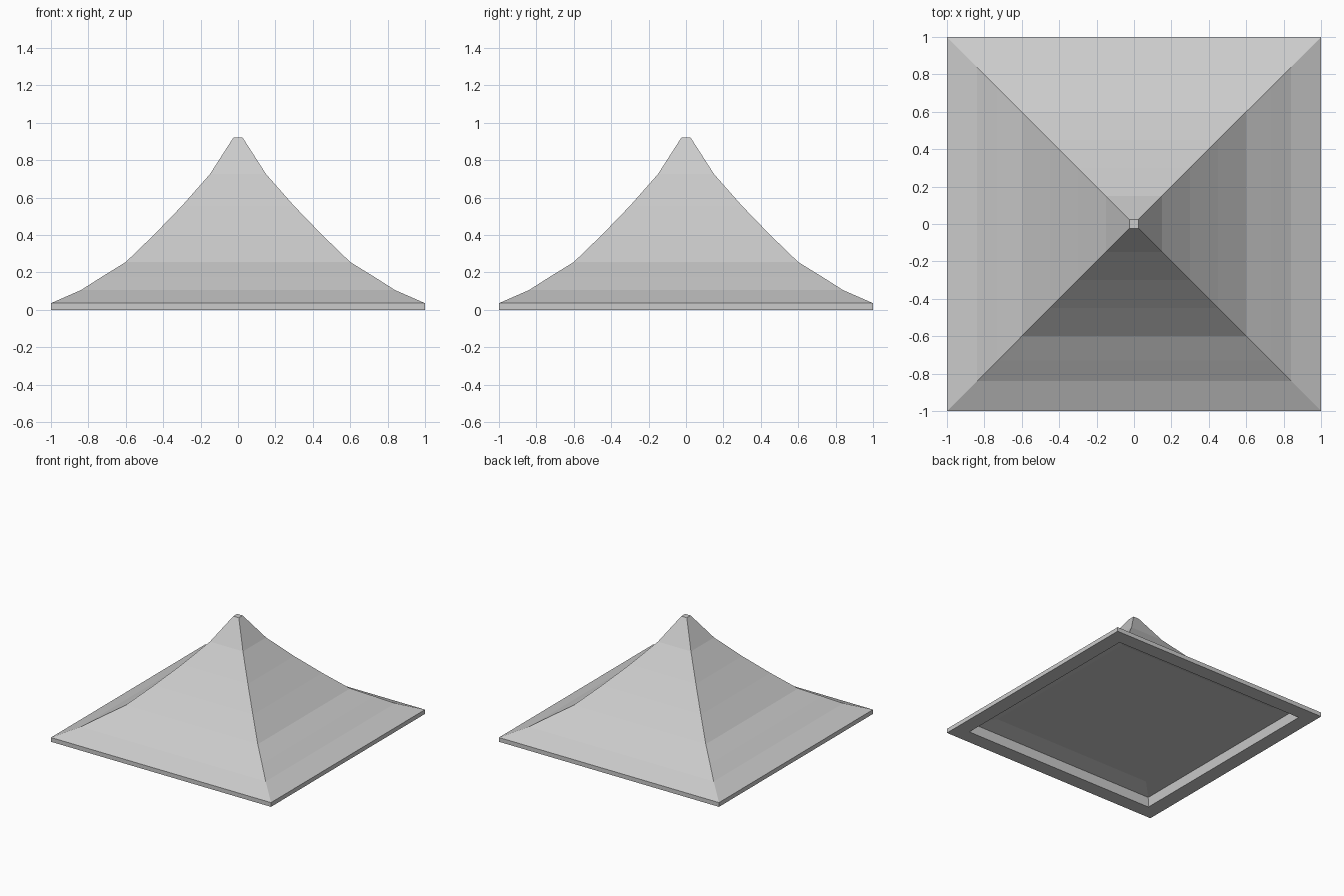
import bpy, bmesh

if "Cube" in bpy.data.objects:
    bpy.data.objects.remove(bpy.data.objects["Cube"])

# Square rings (half width, height): recessed underside, eave rim, concave slopes, blunt tip
PROFILE = [(0.73, 0.10), (0.87, 0.075), (0.88, 0.0), (1.0, 0.0), (1.0, 0.035),
           (0.84, 0.105), (0.73, 0.175), (0.60, 0.255), (0.45, 0.40),
           (0.30, 0.555), (0.15, 0.725), (0.025, 0.92)]
CORNERS = [(-1, -1), (1, -1), (1, 1), (-1, 1)]


def square_loft(name, profile):
    bm = bmesh.new()
    rings = [[bm.verts.new((sx * h, sy * h, z)) for sx, sy in CORNERS]
             for h, z in profile]
    for low, high in zip(rings, rings[1:]):
        for i in range(4):
            j = (i + 1) % 4
            bm.faces.new((low[i], low[j], high[j], high[i]))
    # Flat ceiling underneath and flat cap on top
    bm.faces.new(rings[0][::-1])
    bm.faces.new(rings[-1])
    bmesh.ops.recalc_face_normals(bm, faces=bm.faces)
    mesh = bpy.data.meshes.new(name)
    bm.to_mesh(mesh)
    bm.free()
    obj = bpy.data.objects.new(name, mesh)
    bpy.context.collection.objects.link(obj)
    return obj


square_loft("pyramid_roof", PROFILE)
